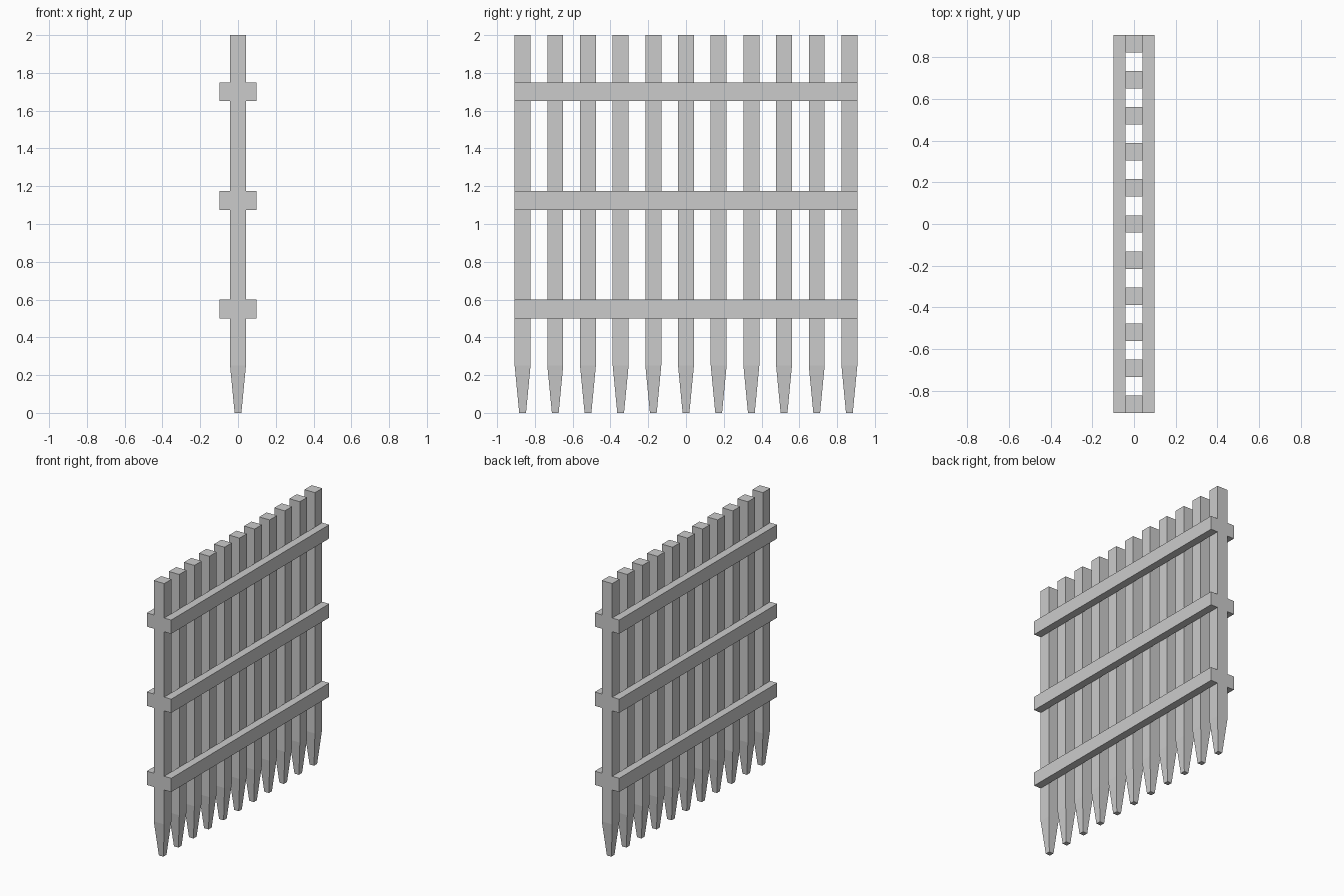
import bpy, bmesh

if "Cube" in bpy.data.objects:
    bpy.data.objects.remove(bpy.data.objects["Cube"])

POST_HALF = 0.042
TIP_HALF = 0.018
HALF_LENGTH = 0.907
RAIL_OUT = 0.098
COUNT = 11


def make_object(name, bm):
    bmesh.ops.recalc_face_normals(bm, faces=bm.faces)
    mesh = bpy.data.meshes.new(name)
    bm.to_mesh(mesh)
    bm.free()
    obj = bpy.data.objects.new(name, mesh)
    bpy.context.collection.objects.link(obj)
    return obj


def square_loft(name, sections, y):
    """Square post lofted through (z, half width) sections."""
    bm = bmesh.new()
    rings = [[bm.verts.new((sx * h, y + sy * h, z))
              for sx, sy in ((-1, -1), (1, -1), (1, 1), (-1, 1))]
             for z, h in sections]
    for a, b in zip(rings, rings[1:]):
        for i in range(4):
            j = (i + 1) % 4
            bm.faces.new((a[i], a[j], b[j], b[i]))
    bm.faces.new(rings[0][::-1])
    bm.faces.new(rings[-1])
    return make_object(name, bm)


def box(name, center, size):
    bm = bmesh.new()
    bmesh.ops.create_cube(bm, size=1)
    bmesh.ops.scale(bm, vec=size, verts=bm.verts)
    bmesh.ops.translate(bm, vec=center, verts=bm.verts)
    return make_object(name, bm)


# Pointed stakes
reach = HALF_LENGTH - POST_HALF
for i in range(COUNT):
    y = -reach + 2 * reach * i / (COUNT - 1)
    square_loft(f"stake_{i + 1}",
                [(0, TIP_HALF), (0.25, POST_HALF), (2, POST_HALF)], y)

# Horizontal rails on both faces
for level, z in zip(("lower", "middle", "upper"), (0.55, 1.125, 1.7)):
    for side, s in (("left", -1), ("right", 1)):
        box(f"{level}_rail_{side}",
            (s * (POST_HALF + RAIL_OUT) / 2, 0, z),
            (RAIL_OUT - POST_HALF, 2 * HALF_LENGTH, 0.1))
